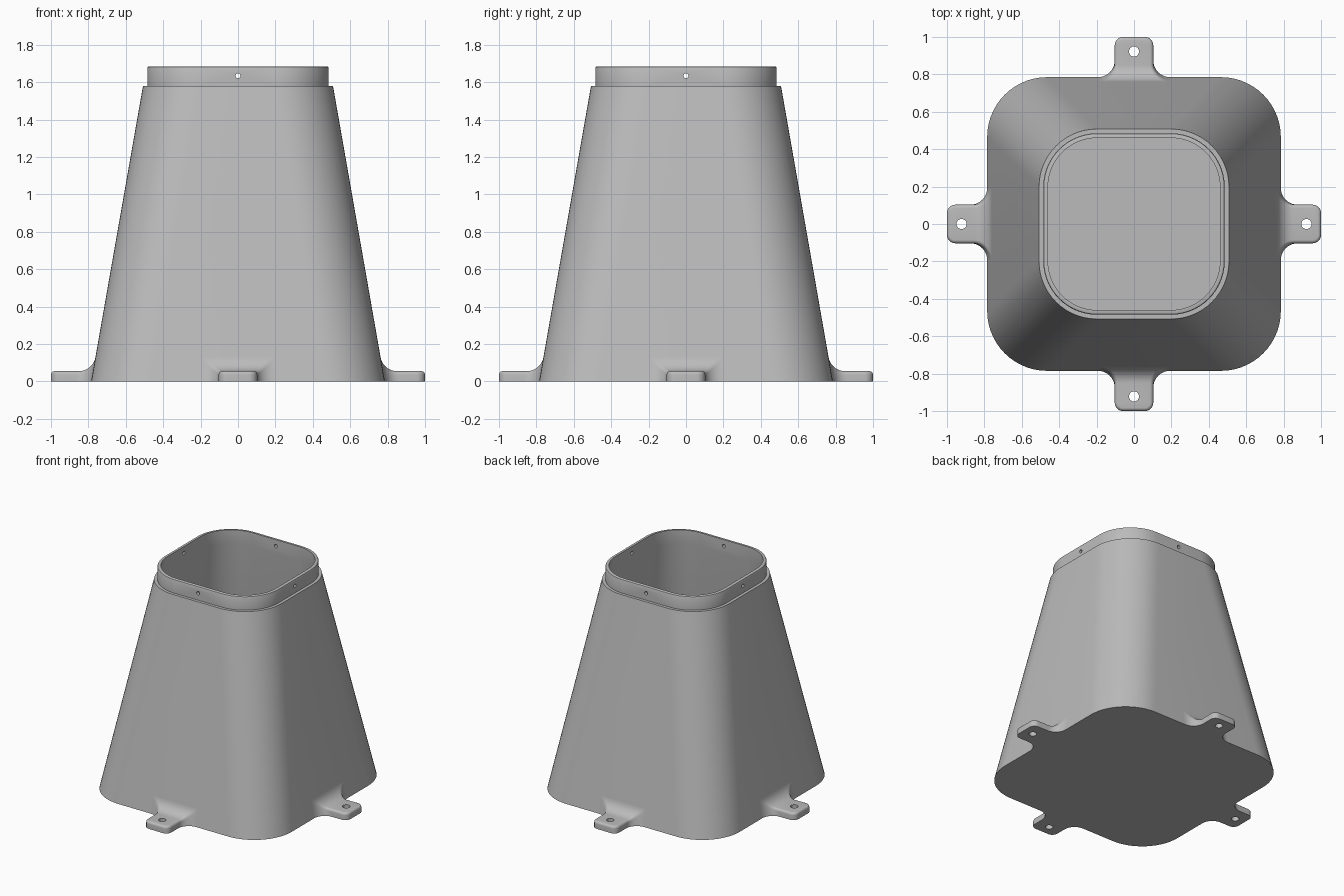
import bpy, bmesh, math
from mathutils import Matrix

if "Cube" in bpy.data.objects:
    bpy.data.objects.remove(bpy.data.objects["Cube"])

grey = bpy.data.materials.new("light_grey")
grey.diffuse_color = (0.5, 0.5, 0.5, 1)
grey.use_nodes = True
grey.node_tree.nodes["Principled BSDF"].inputs["Base Color"].default_value = grey.diffuse_color


def rounded_square(half, radius, z, steps=14):
    """Closed loop of points around a square with round corners."""
    pts = []
    for k in range(4):
        mid = math.pi / 4 + k * math.pi / 2
        cx = math.copysign(half - radius, math.cos(mid))
        cy = math.copysign(half - radius, math.sin(mid))
        for i in range(steps + 1):
            a = k * math.pi / 2 + i / steps * math.pi / 2
            pts.append((cx + radius * math.cos(a), cy + radius * math.sin(a), z))
    return pts


def loft(name, rings, strip_caps=False):
    """Skin a list of equal closed loops and close both ends."""
    bm = bmesh.new()
    loops = [[bm.verts.new(p) for p in ring] for ring in rings]
    n = len(loops[0])
    for a, b in zip(loops, loops[1:]):
        for i in range(n):
            j = (i + 1) % n
            bm.faces.new((a[i], a[j], b[j], b[i]))
    for loop in (loops[0], loops[-1]):
        if strip_caps:
            for i in range(n // 2 - 1):
                bm.faces.new((loop[i], loop[i + 1], loop[n - 2 - i], loop[n - 1 - i]))
        else:
            bm.faces.new(loop)
    bmesh.ops.recalc_face_normals(bm, faces=bm.faces)
    mesh = bpy.data.meshes.new(name)
    bm.to_mesh(mesh)
    bm.free()
    mesh.materials.append(grey)
    ob = bpy.data.objects.new(name, mesh)
    bpy.context.collection.objects.link(ob)
    return ob


def drill(ob, radius, depth, location, rotation=(0, 0, 0)):
    """Cut a round hole and remove the cutter."""
    bpy.ops.mesh.primitive_cylinder_add(vertices=24, radius=radius, depth=depth,
                                        location=location, rotation=rotation)
    cutter = bpy.context.object
    cutter.hide_render = True
    cutter.data.materials.append(grey)
    mod = ob.modifiers.new("hole", 'BOOLEAN')
    mod.operation = 'DIFFERENCE'
    mod.solver = 'EXACT'
    mod.object = cutter
    bpy.context.view_layer.objects.active = ob
    bpy.ops.object.modifier_apply(modifier=mod.name)
    bpy.data.objects.remove(cutter, do_unlink=True)


def smooth(ob):
    bpy.ops.object.select_all(action='DESELECT')
    ob.select_set(True)
    bpy.context.view_layer.objects.active = ob
    bpy.ops.object.shade_smooth_by_angle(angle=math.radians(30))


# Hollow tapered body with a stepped collar: (half width, corner radius, height)
profile = [(0.785, 0.32, 0), (0.508, 0.31, 1.58), (0.485, 0.287, 1.58),
           (0.485, 0.287, 1.675), (0.482, 0.284, 1.682), (0.475, 0.277, 1.685),
           (0.460, 0.262, 1.685), (0.460, 0.262, 1.58), (0.735, 0.27, 0.05)]
body = loft("tapered_body", [rounded_square(*p) for p in profile])

# Pin holes through the collar
drill(body, 0.013, 3, (0, 0, 1.635), (math.pi / 2, 0, 0))
drill(body, 0.013, 3, (0, 0, 1.635), (0, math.pi / 2, 0))
smooth(body)

# Mounting tab: a plate that flares into the sloping wall
HALF, THICK, EDGE, FILLET, CORNER = 0.103, 0.055, 0.018, 0.09, 0.045
SLOPE = math.atan2(0.785 - 0.508, 1.58)


def tab_ring(half, y_low, y_top, height, nx=1.0, ny=0.0):
    """Cross-section with rounded upper edges, leaning from y_low to y_top."""
    side = [(0, 0)]
    for i in range(6):
        a = i / 5 * math.pi / 2
        side.append((EDGE * (1 - math.cos(a)), height - EDGE + EDGE * math.sin(a)))
    right = [(half - d * nx, y_low + (y_top - y_low) * z / height - d * ny, z)
             for d, z in side]
    return [(-x, y, z) for x, y, z in right] + right[::-1]


rings = []
top_y = 0.785 - math.tan(SLOPE) * (THICK + FILLET) + FILLET / math.cos(SLOPE)
for i in range(11):
    t = i / 10
    a = t * math.pi / 2                                  # sideways flare
    b = SLOPE + t * (math.pi / 2 - SLOPE)                # upward flare
    rings.append(tab_ring(HALF + FILLET * (1 - math.sin(a)),
                          0.785 + FILLET * (1 - math.cos(a)),
                          top_y - FILLET * math.cos(b),
                          THICK + FILLET * (1 - math.sin(b))))
# Root buried in the wall
rings.insert(0, [(x, y - 0.02, z) for x, y, z in rings[0]])
# Round outer corners
for i in range(9):
    a = i / 8 * math.pi / 2
    y = 1 - CORNER + CORNER * math.sin(a)
    rings.append(tab_ring(HALF - CORNER + CORNER * math.cos(a), y, y, THICK,
                          math.cos(a), math.sin(a)))

tab = loft("mounting_tab_back", rings, strip_caps=True)
drill(tab, 0.027, 0.4, (0, 0.922, 0))
smooth(tab)

# Repeat the tab on the other three sides
for k, side in enumerate(("left", "front", "right"), 1):
    copy = tab.copy()
    copy.data = tab.data.copy()
    copy.name = "mounting_tab_" + side
    copy.data.transform(Matrix.Rotation(k * math.pi / 2, 4, 'Z'))
    bpy.context.collection.objects.link(copy)
